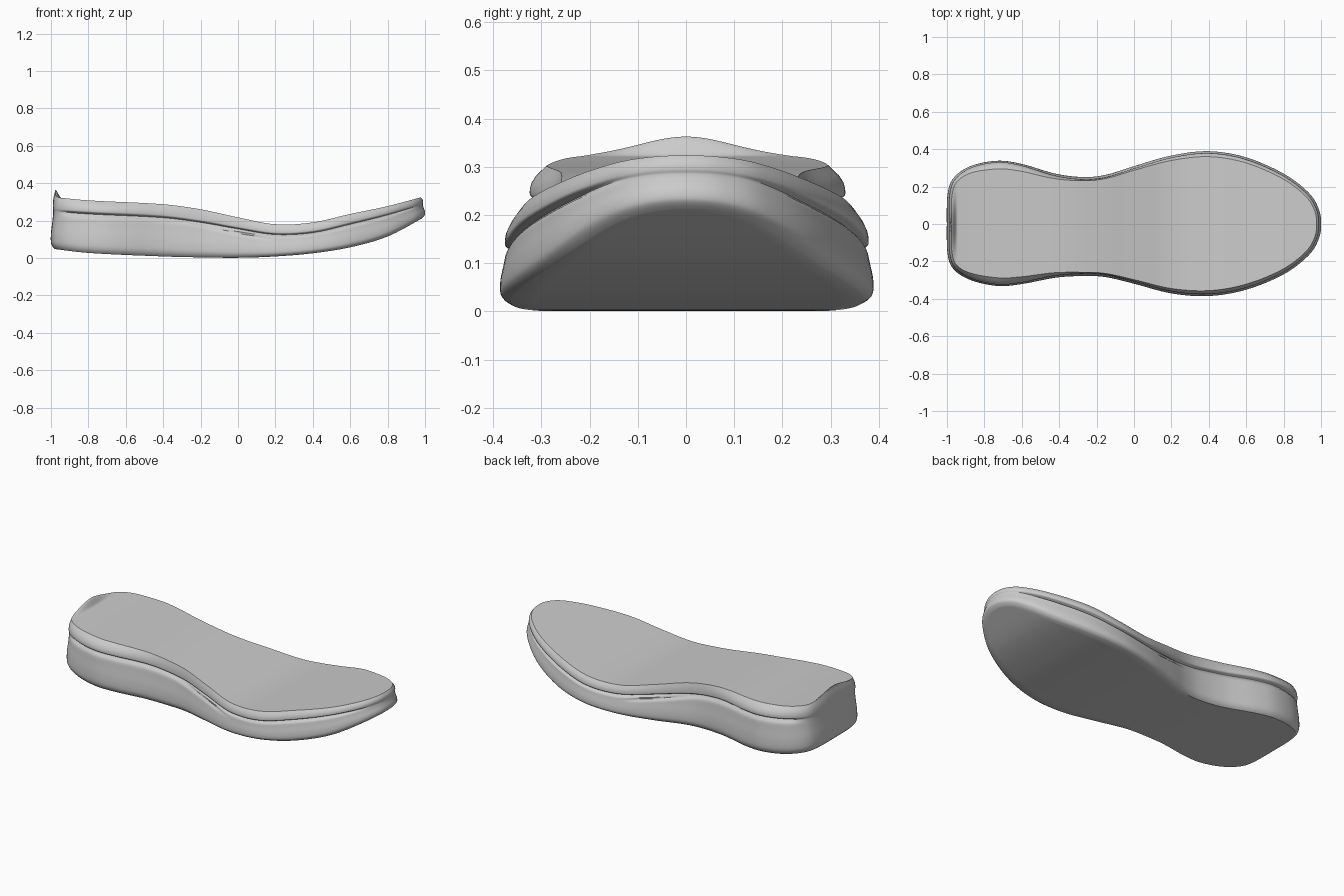
import bpy, bmesh, math
from mathutils import Vector

cube = bpy.data.objects.get("Cube")
if cube:
    bpy.data.objects.remove(cube, do_unlink=True)


def smooth_curve(xs, ys):
    """Return a smooth function through the given points."""
    last = len(xs) - 1

    def slope(i):
        a, b = max(i - 1, 0), min(i + 1, last)
        return (ys[b] - ys[a]) / (xs[b] - xs[a])

    def value(x):
        x = min(max(x, xs[0]), xs[last])
        i = 0
        while i < last - 1 and x > xs[i + 1]:
            i += 1
        h = xs[i + 1] - xs[i]
        t = (x - xs[i]) / h
        rise = t * t * (3 - 2 * t)
        return (ys[i] * (1 - rise) + ys[i + 1] * rise
                + h * t * (1 - t) * ((1 - t) * slope(i) - t * slope(i + 1)))
    return value


def fade(x, start, end):
    t = min(max((x - start) / (end - start), 0), 1)
    return t * t * (3 - 2 * t)


# Height curves along the length: ground side, groove and foot bed
stations = [-1, -.8, -.4, -.2, 0, .2, .4, .6, .8, 1]
bottom_z = smooth_curve(stations, [.05, .027, .008, .003, .001, .008, .025, .057, .115, .22])
groove_z = smooth_curve(stations, [.25, .235, .215, .19, .155, .125, .135, .18, .23, .29])
top_z = smooth_curve(stations, [.327, .308, .287, .26, .217, .18, .19, .235, .277, .33])
# How far the rim leans inwards along the length
lean = smooth_curve([-1, -.73, -.25, .4, 1], [.7, 1.9, .4, 1, .7])
# Wall section: level 0 is the ground edge, 1 the groove, 2 the rim
wall_inset = smooth_curve([0, .06, .16, .4, .75, 1, 1.2, 1.6, 2],
                          [.02, .008, 0, 0, .008, .012, .009, .013, .028])

# Footprint, walked from toe to heel: x, left half width, right half width
footprint = [
    (1, 0, 0), (.985, .085, .085), (.93, .17, .17), (.8, .268, .268),
    (.6, .355, .35), (.4, .388, .384), (.2, .365, .37), (0, .308, .318),
    (-.15, .262, .283), (-.27, .25, .277), (-.42, .268, .286),
    (-.6, .32, .32), (-.73, .337, .33), (-.87, .31, .3),
    (-.96, .25, .245), (-.995, .165, .165), (-1, 0, 0),
]
STEPS = 8
count = (len(footprint) - 1) * STEPS
# Mirrored points beyond both ends keep the toe and heel round
mirrored = [(x, -a, -b) for x, a, b in (footprint[1], footprint[-2])]
footprint = mirrored[:1] + footprint + mirrored[1:]
keys = list(range(-1, len(footprint) - 1))
along, left, right = (smooth_curve(keys, column) for column in zip(*footprint))
left_side = [Vector((along(i / STEPS), left(i / STEPS))) for i in range(count + 1)]
right_side = [Vector((along(i / STEPS), -right(i / STEPS))) for i in range(1, count)]
loop = left_side + right_side[::-1]
total = len(loop)

# Outward directions around the footprint
normals = []
for i in range(total):
    d = loop[(i + 1) % total] - loop[i - 1]
    normals.append(Vector((d.y, -d.x)).normalized())


def height(level, x, y):
    low, mid, high = bottom_z(x), groove_z(x), top_z(x)
    lip = .038 * fade(x, -.945, -.976) * math.exp(-(y / .13) ** 2)
    if level <= 1:
        return low + (mid - low) * level
    return mid + (high + lip - mid) * (level - 1)


def inset(level, x, y):
    amount = wall_inset(level)
    if level > 1:
        amount = .012 + (amount - .012) * lean(x)
    # Main groove, dying out towards the toe and the back of the heel
    ends = fade(x, -.98, -.88) * fade(x, .99, .8)
    amount += .016 * ends * math.exp(-((level - 1) / .07) ** 2)
    # Short slanted crease below it at the arch
    crease = .132 - .21 * x + .12 * (x + .05) ** 2
    reach = fade(x, -.28, -.1) * fade(x, .2, .05)
    gap = height(level, x, y) - crease
    if level < 1:
        amount += .009 * reach * math.exp(-(gap / .008) ** 2)
    return amount


bm = bmesh.new()
levels = [0, .025, .06, .11, .16] + [.2 + .04 * i for i in range(18)]
levels += [.91, .94, .97, 1, 1.03, 1.06, 1.1, 1.15, 1.22, 1.35, 1.5, 1.7, 1.85, 2]
rings = []
for level in levels:
    ring = []
    for p, n in zip(loop, normals):
        q = p - n * inset(level, p.x, p.y)
        ring.append(bm.verts.new((q.x, q.y, height(level, q.x, q.y))))
    rings.append(ring)

# Side wall
for lower, upper in zip(rings, rings[1:]):
    for i in range(total):
        j = (i + 1) % total
        bm.faces.new((lower[i], upper[i], upper[j], lower[j]))

# Foot bed and ground face, as rows spanning from side to side
ACROSS = 16
for ring, level in ((rings[0], 0), (rings[-1], 2)):
    previous = None
    for i in range(count + 1):
        a, b = ring[i], ring[-i % total]
        row = [a]
        if a is not b:
            for k in range(1, ACROSS):
                p = a.co.lerp(b.co, k / ACROSS)
                row.append(bm.verts.new((p.x, p.y, height(level, p.x, p.y))))
            row.append(b)
        if previous:
            for k in range(ACROSS):
                if len(previous) == 1:
                    bm.faces.new((previous[0], row[k], row[k + 1]))
                elif len(row) == 1:
                    bm.faces.new((previous[k], row[0], previous[k + 1]))
                else:
                    bm.faces.new((previous[k], row[k], row[k + 1], previous[k + 1]))
        previous = row
bmesh.ops.recalc_face_normals(bm, faces=bm.faces[:])

mesh = bpy.data.meshes.new("shoe_sole")
bm.to_mesh(mesh)
bm.free()
sole = bpy.data.objects.new("shoe_sole", mesh)
bpy.context.collection.objects.link(sole)

# Plain grey foam
grey = bpy.data.materials.new("grey_foam")
grey.use_nodes = True
colour = (.6, .6, .6, 1)
grey.diffuse_color = colour
grey.node_tree.nodes["Principled BSDF"].inputs["Base Color"].default_value = colour
mesh.materials.append(grey)

for other in bpy.context.selected_objects:
    other.select_set(False)
sole.select_set(True)
bpy.context.view_layer.objects.active = sole
bpy.ops.object.shade_smooth_by_angle(angle=math.radians(40))
